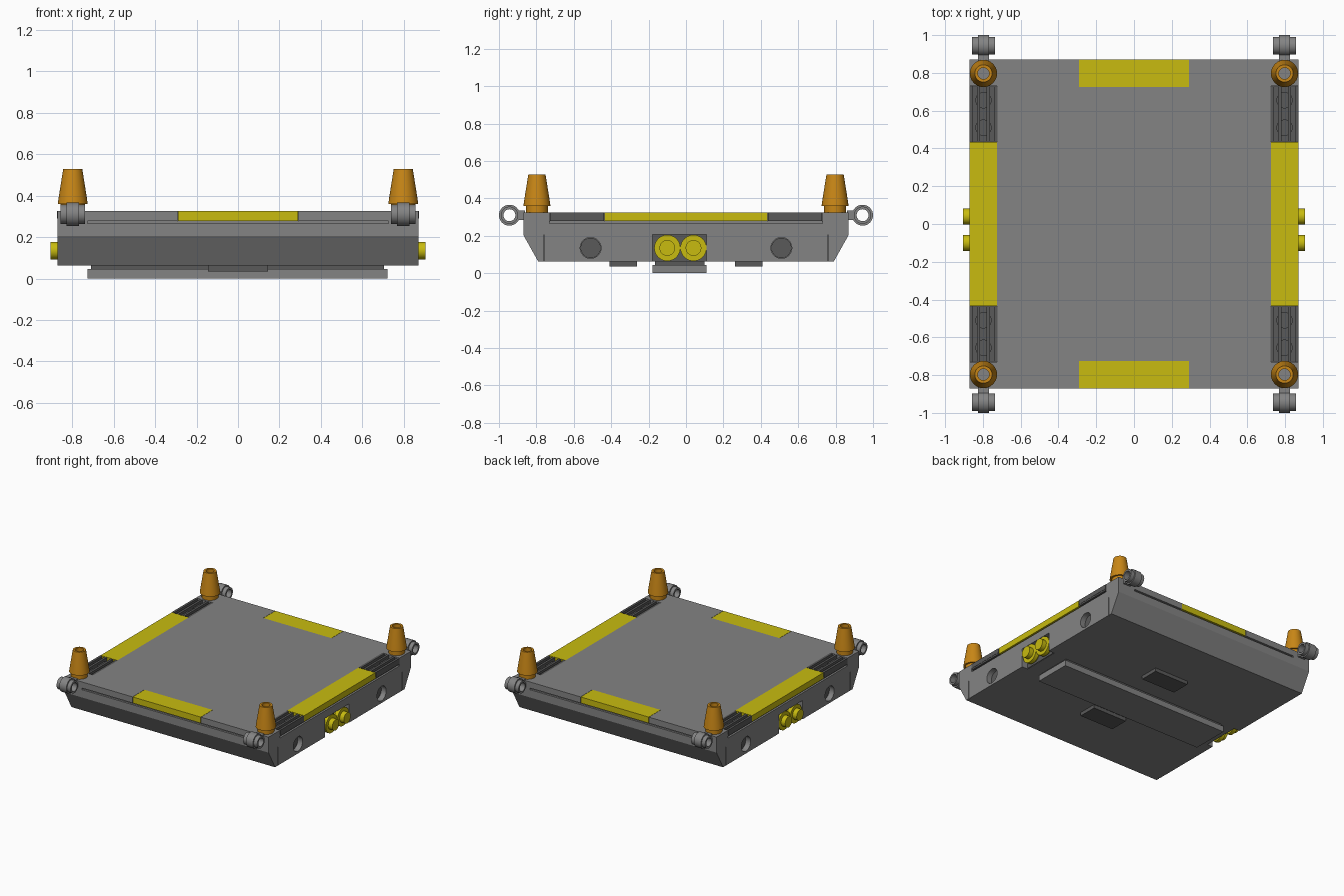
import bpy, bmesh, math
from mathutils import Matrix

if "Cube" in bpy.data.objects:
    bpy.data.objects.remove(bpy.data.objects["Cube"], do_unlink=True)


def material(name, rgb):
    m = bpy.data.materials.new(name)
    m.use_nodes = True
    m.diffuse_color = (*rgb, 1)
    m.node_tree.nodes["Principled BSDF"].inputs["Base Color"].default_value = (*rgb, 1)
    return m


GREY = material("grey", (0.23, 0.23, 0.23))
DARK = material("dark grey", (0.1, 0.1, 0.1))
YELLOW = material("yellow", (0.58, 0.5, 0.005))
ORANGE = material("orange", (0.58, 0.24, 0.008))


def finish(name, bm, mat, smooth=False):
    bmesh.ops.recalc_face_normals(bm, faces=bm.faces)
    mesh = bpy.data.meshes.new(name)
    bm.to_mesh(mesh)
    bm.free()
    mesh.materials.append(mat)
    ob = bpy.data.objects.new(name, mesh)
    bpy.context.collection.objects.link(ob)
    bpy.ops.object.select_all(action='DESELECT')
    bpy.context.view_layer.objects.active = ob
    ob.select_set(True)
    if smooth:
        bpy.ops.object.shade_smooth_by_angle(angle=math.radians(35))
    return ob


def box(name, x, y, z, mat):
    """Box from (low, high) pairs."""
    bm = bmesh.new()
    size = [abs(b - a) for a, b in (x, y, z)]
    mid = [(a + b) / 2 for a, b in (x, y, z)]
    bmesh.ops.create_cube(bm, size=1, matrix=Matrix.Translation(mid) @ Matrix.Diagonal((*size, 1)))
    return finish(name, bm, mat)


def lathe(name, profile, place, mat, closed=False, along_x=0, steps=32):
    """Spin (radius, height) points round z, or round x when along_x is +1/-1."""
    bm = bmesh.new()
    verts = [bm.verts.new((r, 0, h)) for r, h in profile]
    edges = [bm.edges.new(p) for p in zip(verts, verts[1:])]
    if closed:
        edges.append(bm.edges.new((verts[-1], verts[0])))
    bmesh.ops.spin(bm, geom=verts + edges, axis=(0, 0, 1), cent=(0, 0, 0),
                   angle=math.tau, steps=steps)
    bmesh.ops.remove_doubles(bm, verts=bm.verts, dist=1e-5)
    turn = Matrix.Rotation(along_x * math.pi / 2, 4, 'Y')
    bmesh.ops.transform(bm, matrix=Matrix.Translation(place) @ turn, verts=bm.verts)
    return finish(name, bm, mat, True)


def disc(name, r, h, place, mat, along_x=0):
    return lathe(name, [(0, 0), (r, 0), (r, h), (0, h)], place, mat, along_x=along_x)


def span(side, a, b):
    return sorted((side * a, side * b))


def cut(target, cutter):
    mod = target.modifiers.new("cut", 'BOOLEAN')
    mod.operation, mod.object, mod.solver = 'DIFFERENCE', cutter, 'EXACT'
    bpy.context.view_layer.objects.active = target
    bpy.ops.object.modifier_apply(modifier=mod.name)
    bpy.data.objects.remove(cutter, do_unlink=True)


HALF, INNER, TOP, SEAM = 0.87, 0.725, 0.325, 0.265
ROUND_Y = (-0.1, 0.04)
SIDES = (-1, 1)
CORNERS = [(sx, sy) for sx in SIDES for sy in SIDES]

# Hull: chamfered section extruded across x
bm = bmesh.new()
section = [(-0.79, 0.062), (0.79, 0.062), (HALF, 0.205), (HALF, SEAM), (-HALF, SEAM), (-HALF, 0.205)]
face = bm.faces.new([bm.verts.new((-HALF, y, z)) for y, z in section])
extruded = bmesh.ops.extrude_face_region(bm, geom=[face])["geom"]
bmesh.ops.translate(bm, vec=(2 * HALF, 0, 0),
                    verts=[v for v in extruded if isinstance(v, bmesh.types.BMVert)])
hull = finish("hull", bm, GREY)

# Pockets, pin holes and corner seams in both sides
for s in SIDES:
    cut(hull, box("cutter", span(s, 0.82, 0.9), (-0.18, 0.11), (0.05, 0.207), DARK))
    for sy in SIDES:
        cut(hull, disc("cutter", 0.056, 0.1, (s * 0.82, sy * 0.51, 0.135), DARK, s))
        cut(hull, box("cutter", span(s, 0.86, 0.9), span(sy, 0.757, 0.763), (0.05, 0.205), DARK))
        disc("pin_hole_floor", 0.054, 0.01, (s * 0.82, sy * 0.51, 0.135), DARK, s)
    box("pocket_back", span(s, 0.815, 0.825), (-0.179, 0.109), (0.064, 0.206), DARK)
    for y in ROUND_Y:
        lathe("side_round", [(0, 0), (0.055, 0), (0.055, 0.015), (0.07, 0.015), (0.07, 0.045),
                             (0.042, 0.045), (0.042, 0.08), (0, 0.08)],
              (s * 0.825, y, 0.135), YELLOW, along_x=s)

# Deck, with a thin shadow seam beneath its edges
LOW = 0.278
box("deck_core", (-0.855, 0.855), (-0.855, 0.855), (SEAM, LOW), GREY)
box("deck", (-INNER, INNER), (-INNER, INNER), (LOW, TOP), GREY)
for s in SIDES:
    box("end_tile", (-0.29, 0.29), span(s, INNER, HALF), (LOW, TOP), YELLOW)
    box("side_tile", span(s, INNER, HALF), (-0.435, 0.435), (LOW, TOP), YELLOW)
    for sx in SIDES:
        box("end_deck", span(sx, 0.292, INNER), span(s, INNER, HALF), (LOW, TOP), GREY)

for sx, sy in CORNERS:
    cx, cy = sx * 0.797, sy * 0.797
    box("corner_block", span(sx, INNER, HALF), span(sy, 0.73, HALF), (SEAM, TOP), GREY)

    # Grille: base, end walls, four bars and the studs beneath
    gy = span(sy, 0.438, 0.728)
    box("grille_base", span(sx, 0.72, HALF), gy, (LOW, 0.292), DARK)
    for off in (-0.066, -0.026, 0.026, 0.066):
        box("grille_bar", (cx + off - 0.009, cx + off + 0.009), gy, (0.29, TOP), DARK)
    for y in (0.51, 0.655):
        disc("grille_stud", 0.043, 0.015, (cx, sy * y, 0.29), DARK)

    # Hollow cone light with a grey stud inside
    lathe("corner_cone", [(0.03, TOP), (0.058, TOP), (0.058, 0.36), (0.072, 0.36),
                          (0.068, 0.39), (0.046, 0.528), (0.03, 0.528)],
          (cx, cy, 0), ORANGE, closed=True)
    disc("cone_stud", 0.03, 0.16, (cx, cy, TOP), GREY)

    # Ring coupling on a short arm
    ring = (cx, sy * 0.944, 0.31)
    lathe("coupling_ring", [(0.032, -0.06), (0.046, -0.06), (0.046, -0.03), (0.056, -0.03),
                            (0.056, 0.03), (0.046, 0.03), (0.046, 0.06), (0.032, 0.06)],
          ring, GREY, closed=True, along_x=1)
    box("coupling_arm", (cx - 0.03, cx + 0.03), span(sy, 0.86, 0.9), (0.285, 0.335), GREY)

# Underside: long skid and two small tiles
box("skid", (-INNER, 0.72), (-0.178, 0.11), (0, 0.045), GREY)
box("skid_mount", (-0.71, 0.705), (-0.165, 0.1), (0.045, 0.063), DARK)
for s in SIDES:
    box("under_tile", (-0.145, 0.145), span(s, 0.262, 0.408), (0.035, 0.063), DARK)
